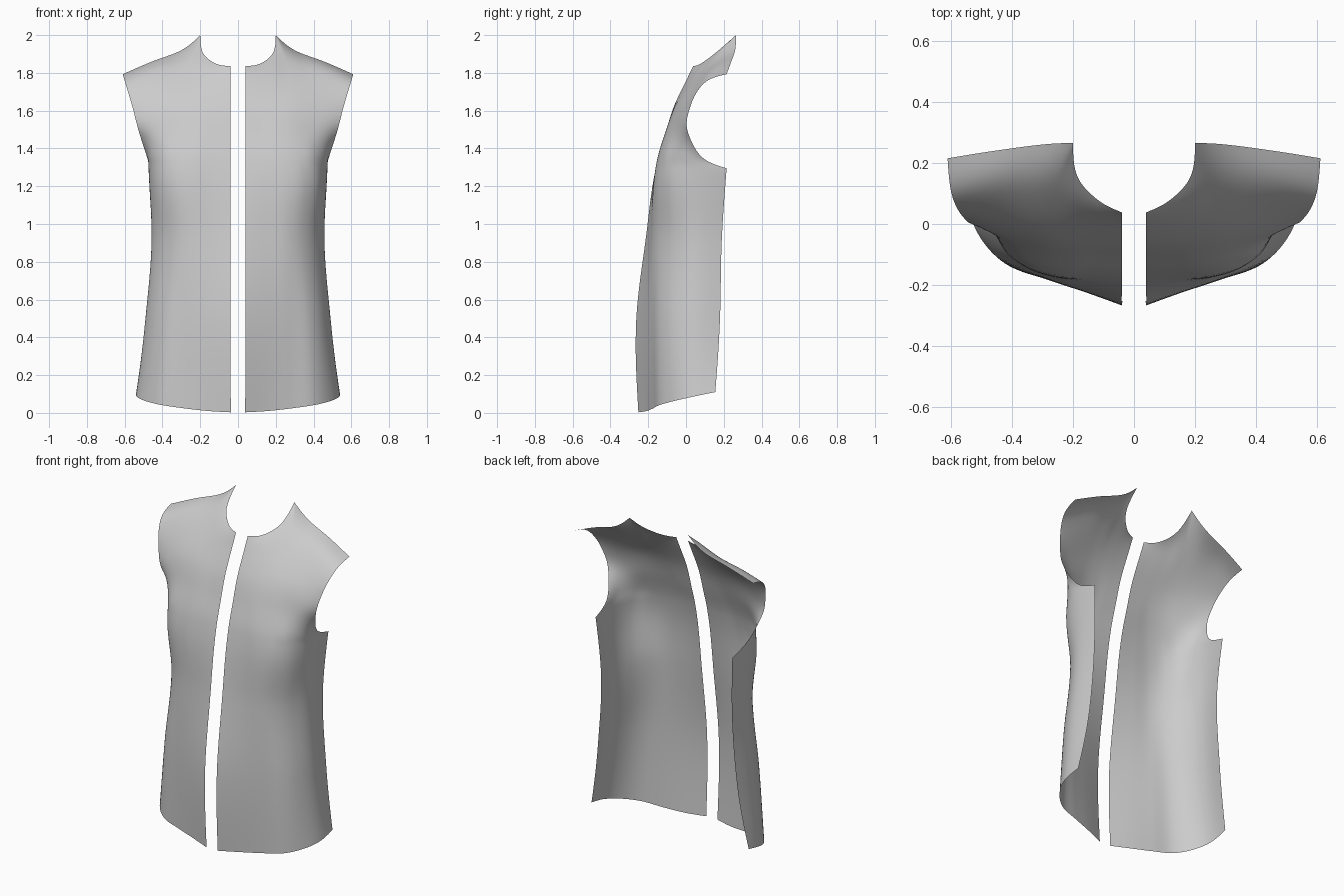
import bpy, bmesh
from mathutils import Vector

if "Cube" in bpy.data.objects:
    bpy.data.objects.remove(bpy.data.objects["Cube"])

# Torso sections: z at the centre, z at the side, then (x, y) from front opening to side seam
BODY = [
    (0.003, 0.11, [(.038, -.252), (.16, -.208), (.28, -.175), (.40, -.142), (.485, -.07), (.535, .03), (.537, .155)]),
    (0.50, 0.50, [(.04, -.263), (.16, -.222), (.28, -.183), (.38, -.143), (.45, -.07), (.489, .04), (.475, .18)]),
    (0.93, 0.93, [(.04, -.212), (.15, -.194), (.26, -.174), (.345, -.131), (.412, -.06), (.455, .045), (.447, .19)]),
    (1.28, 1.295, [(.04, -.163), (.14, -.163), (.25, -.161), (.345, -.138), (.425, -.08), (.470, .035), (.467, .215)]),
]
# Chest and shoulder sections, ending along the armhole
YOKE = [
    [(.04, -.145, 1.36), (.13, -.147, 1.36), (.23, -.147, 1.36), (.325, -.130, 1.36),
     (.405, -.092, 1.36), (.466, -.01, 1.357), (.479, .095, 1.345)],
    [(.04, -.112, 1.47), (.12, -.113, 1.47), (.20, -.112, 1.475), (.29, -.098, 1.48),
     (.38, -.070, 1.48), (.46, -.033, 1.48), (.522, .012, 1.48)],
    [(.04, -.065, 1.62), (.12, -.060, 1.625), (.20, -.048, 1.64), (.28, -.030, 1.655),
     (.37, -.014, 1.65), (.47, .004, 1.635), (.560, .024, 1.625)],
    [(.04, .006, 1.77), (.12, .025, 1.78), (.20, .06, 1.805), (.265, .105, 1.835),
     (.36, .115, 1.818), (.48, .11, 1.79), (.595, .092, 1.742)],
]
# Neckline up to the neck point, then the shoulder seam
TOP = [(.04, .038, 1.836), (.12, .08, 1.85), (.185, .155, 1.905), (.20, .265, 2.0),
       (.30, .260, 1.920), (.46, .239, 1.858), (.61, .215, 1.793)]
KNOTS = [0, .5, .93, 1.28, 1.36, 1.47, 1.62, 1.77, 1.94]
NECK, UNDERARM, STEPS = 3, 3, 8


def spline(k, p):
    """Smooth curve through points p at knots k, sampled STEPS times per span."""
    n = len(p)
    d = [(p[i + 1] - p[i]) / (k[i + 1] - k[i]) for i in range(n - 1)]
    m = [None] * n
    for i in range(1, n - 1):
        a, b = k[i] - k[i - 1], k[i + 1] - k[i]
        m[i] = (d[i - 1] * b + d[i] * a) / (a + b)
    m[0], m[-1] = d[0] * 1.5 - m[1] * .5, d[-1] * 1.5 - m[-2] * .5
    out = []
    for i in range(n - 1):
        h = k[i + 1] - k[i]
        for s in range(STEPS):
            t = s / STEPS
            out.append(p[i] * (1 + 2 * t) * (1 - t) ** 2 + m[i] * h * t * (1 - t) ** 2
                       + p[i + 1] * t * t * (3 - 2 * t) + m[i + 1] * h * t * t * (t - 1))
    return out + [p[-1]]


def cornered(k, p, c):
    """Same curve with a sharp corner at point c."""
    return spline(k[:c + 1], p[:c + 1])[:-1] + spline(k[c:], p[c:])


# Gather the sections
sections = []
for z0, z1, pts in BODY:
    last = len(pts) - 1
    sections.append([Vector((x, y, z0 + (z1 - z0) * (i / last) ** 1.5)) for i, (x, y) in enumerate(pts)])
sections += [[Vector(q) for q in row] for row in YOKE]
cols = list(range(len(TOP)))
rows = [spline(cols, s) for s in sections]
rows.append(cornered(cols, [Vector(q) for q in TOP], NECK))

# Loft upwards, sharpening the underarm corner towards the side seam
grid = []
width = len(rows[0])
for j in range(width):
    w = (j / (width - 1)) ** 12
    line = [r[j] for r in rows]
    soft, hard = spline(KNOTS, line), cornered(KNOTS, line, UNDERARM)
    grid.append([a.lerp(b, w) for a, b in zip(soft, hard)])

# Front panel, mirrored across the opening
bm = bmesh.new()
vs = [[bm.verts.new(q) for q in col] for col in grid]
for a, b in zip(vs, vs[1:]):
    for i in range(len(a) - 1):
        bm.faces.new((a[i], b[i], b[i + 1], a[i + 1])).smooth = True
mesh = bpy.data.meshes.new("front_panels")
bm.to_mesh(mesh)
bm.free()
panels = bpy.data.objects.new("front_panels", mesh)
bpy.context.collection.objects.link(panels)
mirror = panels.modifiers.new("mirror", 'MIRROR')
mirror.use_axis[0] = True
mirror.use_mirror_merge = False
